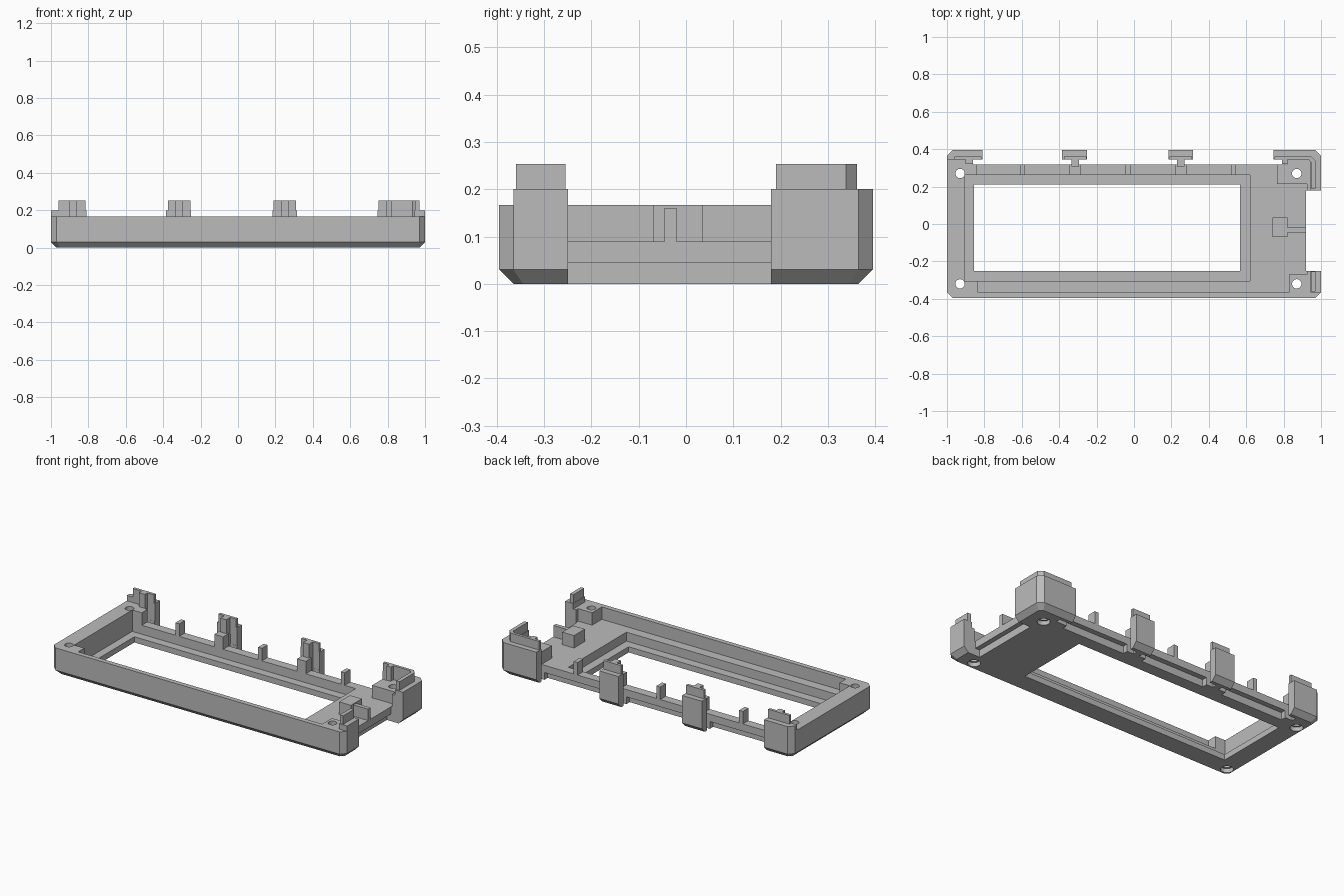
import bpy, bmesh

cube = bpy.data.objects.get("Cube")
if cube:
    bpy.data.objects.remove(cube, do_unlink=True)

grey = bpy.data.materials.new("plain_grey")
grey.use_nodes = True
COLOUR = (0.5, 0.5, 0.5, 1)
grey.diffuse_color = COLOUR
grey.node_tree.nodes["Principled BSDF"].inputs["Base Color"].default_value = COLOUR


def loft(name, layers):
    """Solid through stacked outlines: [(z, [(x, y), ...]), ...]."""
    bm = bmesh.new()
    rings = [[bm.verts.new((x, y, z)) for x, y in pts] for z, pts in layers]
    n = len(rings[0])
    bm.faces.new(rings[0][::-1])
    bm.faces.new(rings[-1])
    for a, b in zip(rings, rings[1:]):
        for i in range(n):
            j = (i + 1) % n
            bm.faces.new((a[i], a[j], b[j], b[i]))
    bmesh.ops.recalc_face_normals(bm, faces=bm.faces)
    mesh = bpy.data.meshes.new(name)
    bm.to_mesh(mesh)
    bm.free()
    mesh.materials.append(grey)
    obj = bpy.data.objects.new(name, mesh)
    bpy.context.collection.objects.link(obj)
    return obj


def box(name, x0, x1, y0, y1, z0, z1):
    pts = [(x0, y0), (x1, y0), (x1, y1), (x0, y1)]
    return loft(name, [(z0, pts), (z1, pts)])


def octagon(x, y, c):
    return [(-x + c, -y), (x - c, -y), (x, -y + c), (x, y - c),
            (x - c, y), (-x + c, y), (-x, y - c), (-x, -y + c)]


def cylinder(name, x, y, r, z0, z1):
    bm = bmesh.new()
    bmesh.ops.create_cone(bm, cap_ends=True, segments=24, radius1=r, radius2=r, depth=z1 - z0)
    bmesh.ops.translate(bm, verts=bm.verts, vec=(x, y, (z0 + z1) / 2))
    mesh = bpy.data.meshes.new(name)
    bm.to_mesh(mesh)
    bm.free()
    obj = bpy.data.objects.new(name, mesh)
    bpy.context.collection.objects.link(obj)
    return obj


FLOOR, RIM, TAB, TOP = 0.09, 0.167, 0.2, 0.253
BACK, SIDE = 0.317, 0.92      # body edges behind the clips
LO, HI = -0.1, 0.4            # cutter overshoot

# Tray with chamfered corners and lower edge
frame = loft("frame", [(0, octagon(0.97, 0.365, 0.02)),
                       (0.03, octagon(1, 0.395, 0.03)),
                       (TAB, octagon(1, 0.395, 0.03))])

cuts = [
    # lower the rim except at the clips
    (-1.1, 0.945, -0.5, 0.345, RIM, HI),
    (0.9, 1.1, -0.5, -0.365, RIM, HI),
    # interior
    (-0.905, 0.765, -0.305, 0.262, FLOOR, HI),
    (-0.835, 0.83, -0.365, -0.27, FLOOR, HI),
    (0.7, 0.925, -0.27, 0.215, FLOOR, HI),
    (-0.84, 0.765, 0.25, 0.346, FLOOR, HI),
    (-0.905, 0.62, -0.305, 0.262, 0.035, HI),
    (-0.855, 0.567, -0.25, 0.21, LO, HI),
    # open right side with an undercut
    (SIDE, 1.1, -0.25, 0.18, LO, HI),
    (0.89, 1.1, -0.25, 0.18, LO, 0.045),
]
# Gaps between the back clips, with undercuts
for x0, x1 in ((-0.81, -0.385), (-0.25, 0.185), (0.315, 0.745)):
    cuts.append((x0, x1, BACK, 0.5, LO, HI))
    cuts.append((x0, x1, 0.285, 0.5, LO, 0.045))
# Slots separating the clips from the back wall
for x0, x1 in ((-0.86, -0.335), (-0.295, 0.23), (0.27, 0.82)):
    cuts.append((x0, x1, BACK, 0.345, LO, HI))

cutters = [box("cutter", *c) for c in cuts]

# Screw holes with counterbores
for x in (-0.93, 0.87):
    for y in (-0.32, 0.27):
        cutters.append(cylinder("cutter", x, y, 0.025, LO, HI))
        cutters.append(cylinder("cutter", x, y, 0.036, LO, 0.025))

for c in cutters:
    c.hide_render = True
    mod = frame.modifiers.new("cut", "BOOLEAN")
    mod.operation = "DIFFERENCE"
    mod.solver = "EXACT"
    mod.object = c
bpy.context.view_layer.update()
graph = bpy.context.evaluated_depsgraph_get()
baked = bpy.data.meshes.new_from_object(frame.evaluated_get(graph))
frame.modifiers.clear()
frame.data = baked
baked.materials.clear()
baked.materials.append(grey)
for p in baked.polygons:
    p.material_index = 0
for c in cutters:
    bpy.data.objects.remove(c, do_unlink=True)

# Middle clips: raised lip, stem and wall block
for x in (-0.315, 0.25):
    box("clip_lip", x - 0.06, x + 0.06, 0.345, 0.362, 0.15, TOP)
    box("clip_stem", x - 0.02, x + 0.02, BACK - 0.01, 0.35, 0.01, TOP)
    box("clip_block", x - 0.03, x + 0.03, 0.262, BACK, 0.05, RIM)

# Posts on the back wall
for x in (-0.597, -0.033, 0.532):
    box("wall_post", x - 0.013, x + 0.013, 0.262, BACK, 0.05, RIM)

# Left back clip
box("left_clip_lip", -0.96, -0.815, 0.345, 0.362, 0.15, TOP)
box("left_clip_stem", -0.9, -0.86, 0.32, 0.35, 0.1, TOP)

# Right corner clip, L shaped with a bevelled corner
ell = [(0.75, 0.345), (0.933, 0.345), (0.947, 0.33), (0.947, 0.19),
       (0.97, 0.19), (0.97, 0.338), (0.946, 0.362), (0.75, 0.362)]
loft("corner_clip_lip", [(0.15, ell), (TOP, ell)])
box("corner_clip_stem", 0.79, 0.82, 0.32, 0.35, 0.1, TOP)

# Front right clip
box("front_clip_lip", 0.947, 0.97, -0.36, -0.255, 0.15, TOP)

# Connector stop on the floor
box("stop_block", 0.74, 0.82, -0.07, 0.036, 0.08, RIM)
box("stop_rib", 0.81, SIDE, -0.045, -0.02, 0.08, 0.16)
